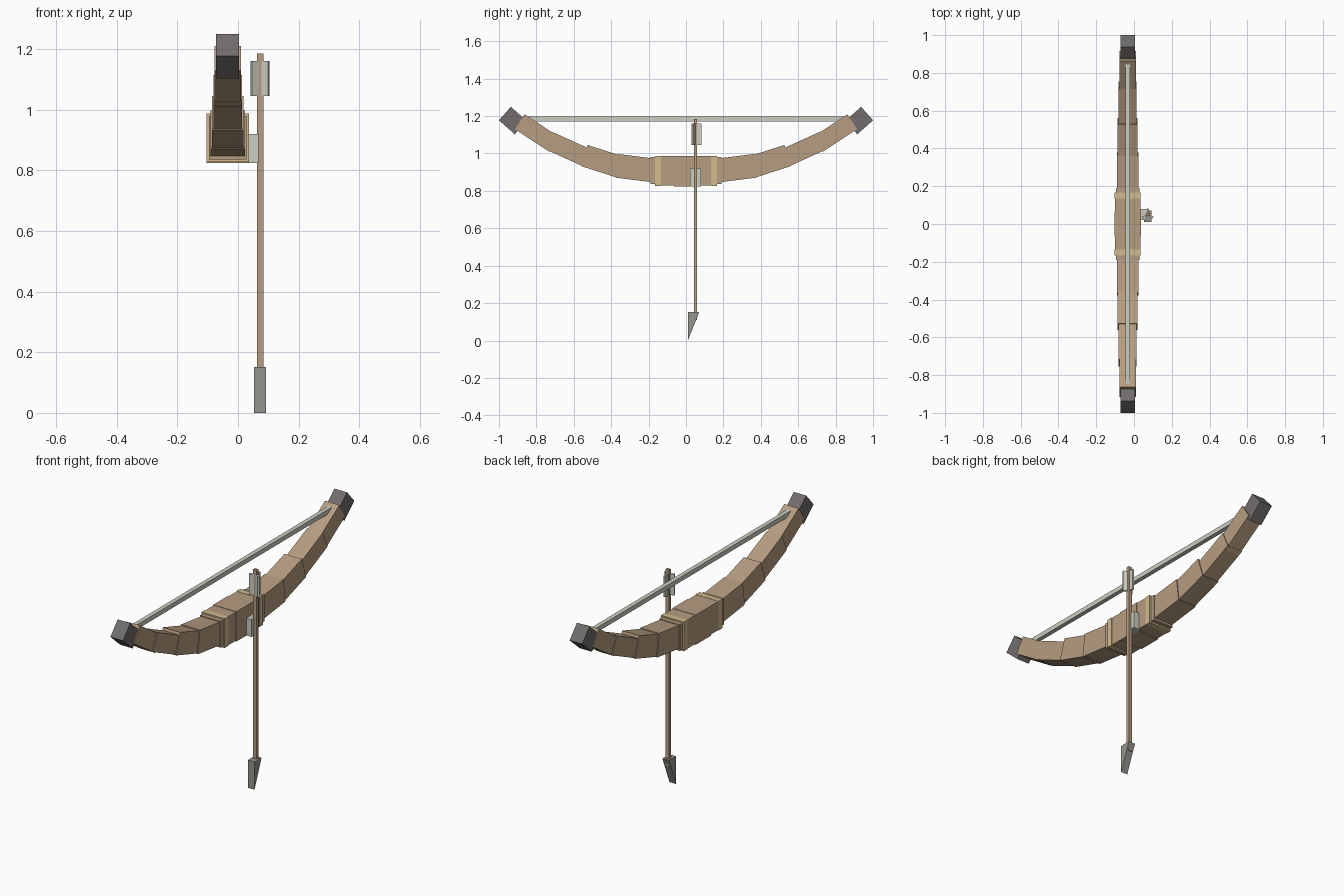
import bpy, bmesh, math
from mathutils import Matrix, Vector

if "Cube" in bpy.data.objects:
    bpy.data.objects.remove(bpy.data.objects["Cube"])


def material(name, rgb):
    m = bpy.data.materials.new(name)
    m.diffuse_color = (*rgb, 1)
    m.use_nodes = True
    m.node_tree.nodes["Principled BSDF"].inputs["Base Color"].default_value = m.diffuse_color
    return m


WOOD = material("wood", (0.47, 0.335, 0.22))
BAND = material("straw_band", (0.63, 0.50, 0.27))
DARK = material("dark_metal", (0.165, 0.155, 0.15))
HEAD = material("grey_stone", (0.30, 0.295, 0.265))
PALE = material("pale_grey", (0.60, 0.61, 0.53))

BX = -0.034            # bow centre line in x
AX, AY = 0.073, 0.05   # arrow axis


def finish(bm, name, mat):
    bmesh.ops.recalc_face_normals(bm, faces=bm.faces)
    me = bpy.data.meshes.new(name)
    bm.to_mesh(me)
    bm.free()
    ob = bpy.data.objects.new(name, me)
    me.materials.append(mat)
    bpy.context.collection.objects.link(ob)
    return ob


def box(name, mat, centre, size, rot=0.0, axis='X'):
    bm = bmesh.new()
    bmesh.ops.create_cube(bm, size=1, matrix=Matrix.Translation(centre)
                          @ Matrix.Rotation(rot, 4, axis)
                          @ Matrix.Diagonal((*size, 1)))
    return finish(bm, name, mat)


# grip core and its slimmer shoulders
box("grip_shoulders", WOOD, (BX, 0, 0.908), (0.124, 0.38, 0.144))
box("grip", WOOD, (BX, 0, 0.907), (0.135, 0.27, 0.157))
box("grip_centre", WOOD, (BX, 0, 0.906), (0.141, 0.13, 0.163))

# limb segments: outer edge start (y, z), end (y, z), thickness, width
LIMB = [
    ((0.17, 0.845), (0.378, 0.871), 0.127, 0.114),
    ((0.36, 0.868), (0.562, 0.933), 0.118, 0.105),
    ((0.54, 0.926), (0.755, 1.024), 0.100, 0.095),
    ((0.73, 1.009), (0.915, 1.130), 0.095, 0.087),
]
for side, label in ((1, "back"), (-1, "front")):
    for i, (a, b, thick, width) in enumerate(LIMB):
        a, b = Vector(a), Vector(b)
        d = b - a
        mid = (a + b) / 2 + Vector((-d.y, d.x)).normalized() * thick / 2
        box(f"{label}_limb_{i + 1}", WOOD, (BX, side * mid.x, mid.y),
            (width, d.length, thick), side * math.atan2(d.y, d.x))
    # tip cap and grip band
    box(f"{label}_tip_cap", DARK, (BX, side * 0.926, 1.176),
        (0.076, 0.113, 0.096), side * math.radians(41.5))
    box(f"{label}_grip_band", BAND, (BX, side * 0.15, 0.907),
        (0.139, 0.032, 0.16))

# bowstring
box("bowstring", PALE, (BX, 0, 1.184), (0.024, 1.70, 0.025))

# arrow rest on the side of the grip
box("arrow_rest", PALE, (0.045, AY, 0.872), (0.045, 0.058, 0.095))

# arrow shaft
box("arrow_shaft", WOOD, (AX, AY, 0.648), (0.021, 0.017, 1.075))

# three vanes around the shaft
for k in range(3):
    ang = math.radians(90 + 120 * k)
    r = 0.0165
    box(f"arrow_vane_{k + 1}", PALE,
        (AX + r * math.cos(ang), AY + r * math.sin(ang), 1.103),
        (0.033, 0.01, 0.115), ang, 'Z')

# wedge arrowhead, side profile extruded across x
bm = bmesh.new()
face = bm.faces.new([bm.verts.new((AX - 0.02, y, z))
                     for y, z in ((0.01, 0.0), (0.071, 0.152), (0.01, 0.152))])
ext = bmesh.ops.extrude_face_region(bm, geom=[face])
bmesh.ops.translate(bm, vec=(0.04, 0, 0),
                    verts=[v for v in ext["geom"] if isinstance(v, bmesh.types.BMVert)])
finish(bm, "arrowhead", HEAD)
